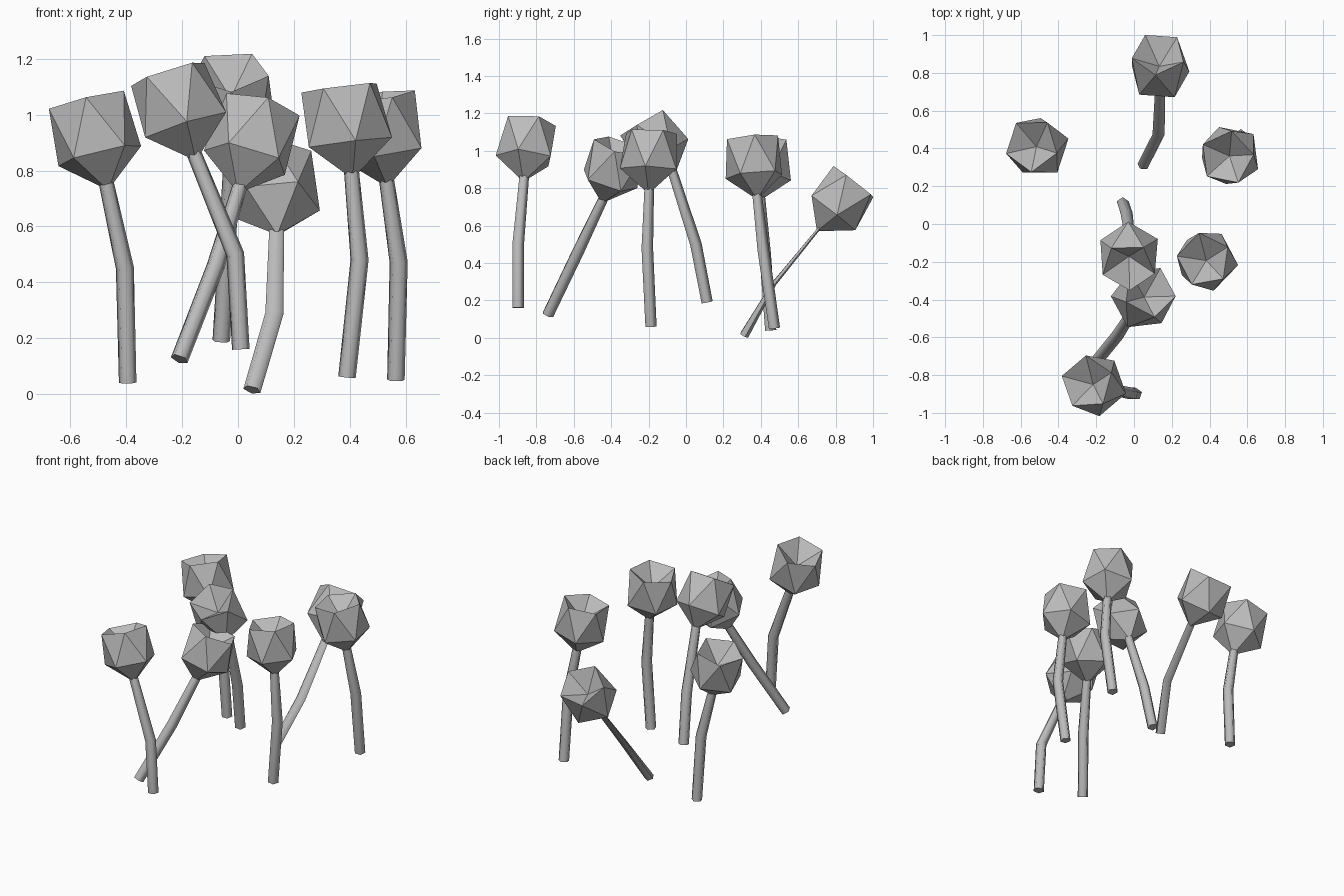
import bpy, bmesh
from math import cos, sin, radians, tau
from mathutils import Vector, Matrix

cube = bpy.data.objects.get("Cube")
if cube:
    bpy.data.objects.remove(cube, do_unlink=True)

grey = bpy.data.materials.new("plain_grey")
grey.use_nodes = True
grey.diffuse_color = (0.5, 0.5, 0.5, 1)
grey.node_tree.nodes["Principled BSDF"].inputs["Base Color"].default_value = (0.5, 0.5, 0.5, 1)


def finish(name, bm, smooth):
    bmesh.ops.recalc_face_normals(bm, faces=bm.faces)
    mesh = bpy.data.meshes.new(name)
    bm.to_mesh(mesh)
    bm.free()
    mesh.materials.append(grey)
    ob = bpy.data.objects.new(name, mesh)
    bpy.context.collection.objects.link(ob)
    if smooth:
        bpy.ops.object.select_all(action='DESELECT')
        ob.select_set(True)
        bpy.context.view_layer.objects.active = ob
        bpy.ops.object.shade_smooth_by_angle(angle=radians(75))
    return ob


def ring(bm, mat, n, radius, z, phase, flat=1.0):
    return [bm.verts.new(mat @ Vector((radius * cos(phase + tau * i / n),
                                       radius * flat * sin(phase + tau * i / n), z)))
            for i in range(n)]


# Faceted bud: pointed bottom, two staggered five-sided rings, sunken cup on top
def make_bud(name, bottom, top, phase):
    axis = top - bottom
    turn = Vector((0, 0, 1)).rotation_difference(axis).to_matrix().to_4x4()
    mat = Matrix.Translation(bottom) @ turn
    bm = bmesh.new()
    tip = bm.verts.new(bottom)
    low = ring(bm, mat, 5, 0.16, 0.13, phase)
    rim = ring(bm, mat, 5, 0.145, 0.33, phase + tau / 10)
    cup = bm.verts.new(mat @ Vector((0, 0, 0.22)))
    for i in range(5):
        j = (i + 1) % 5
        bm.faces.new((tip, low[j], low[i]))
        bm.faces.new((low[i], low[j], rim[i]))
        bm.faces.new((low[j], rim[j], rim[i]))
        bm.faces.new((rim[i], rim[j], cup))
    finish(name, bm, False)


# Bent stem: three rings along base, bend and bud
def make_stem(name, points, flats):
    bm = bmesh.new()
    rings = []
    dirs = [points[1] - points[0], points[2] - points[0], points[2] - points[1]]
    for p, d, r, flat in zip(points, dirs, (0.033, 0.034, 0.028), flats):
        turn = Vector((0, 0, 1)).rotation_difference(d).to_matrix().to_4x4()
        rings.append(ring(bm, Matrix.Translation(p) @ turn, 5, r, 0, 0.3, flat))
    for a, b in zip(rings, rings[1:]):
        for i in range(5):
            j = (i + 1) % 5
            bm.faces.new((a[i], a[j], b[j], b[i]))
    bm.faces.new(rings[0][::-1])
    bm.faces.new(rings[-1])
    finish(name, bm, True)


# Each flower: stem base, stem bend, bud bottom, bud top, bud turn in degrees
flowers = {
    "left_back":    ((.565, .47, .05), (.575, .41, .47), (.535, .38, .74), (.49, .35, 1.07), -29),
    "left_front":   ((.39, -.19, .06), (.435, -.21, .48), (.41, -.20, .77), (.37, -.19, 1.09), -80),
    "right_back":   ((-.395, .45, .04), (-.405, .42, .45), (-.465, .39, .73), (-.545, .42, 1.06), 18),
    "rear":         ((.05, .31, .015), (.13, .47, .29), (.14, .70, .57), (.13, .91, .84), -60),
    "middle":       ((-.06, .11, .19), (-.04, .05, .50), (-.02, -.06, .87), (-.03, -.23, 1.16), 20),
    "centre_front": ((-.21, -.74, .125), (-.08, -.58, .46), (0, -.45, .72), (.085, -.35, 1.04), -45),
    "front":        ((.01, -.90, .16), (-.01, -.90, .50), (-.15, -.87, .835), (-.25, -.84, 1.15), -15),
}
for place, (base, bend, bottom, top, degrees) in flowers.items():
    base, bend, bottom, top = map(Vector, (base, bend, bottom, top))
    make_bud(place + "_bud", bottom, top, radians(degrees))
    inside = bottom + (top - bottom).normalized() * 0.04
    flats = (0.8, 0.4, 0.3) if place == "rear" else (1, 1, 1)
    make_stem(place + "_stem", [base, bend, inside], flats)
